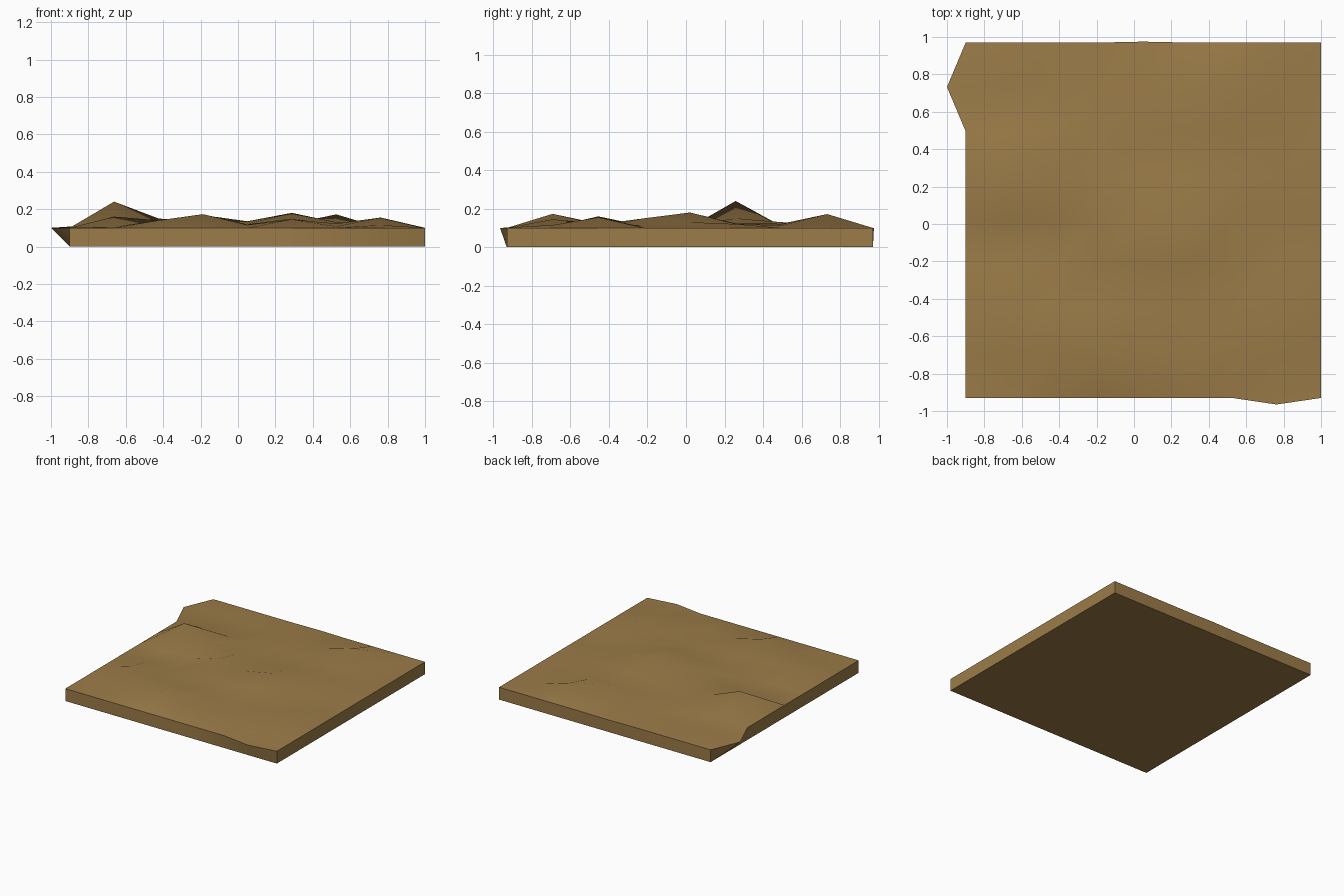
import bpy, bmesh, random

if "Cube" in bpy.data.objects:
    bpy.data.objects.remove(bpy.data.objects["Cube"])

random.seed(4)
N = 8
STEP = 1.9 / N
X0, Y0 = -0.90, -0.93
TOP = 0.10

# raised points of the terrain, by grid column and row
bumps = {
    (1, 5): 0.24, (3, 1): 0.173, (3, 4): 0.168, (5, 4): 0.18, (5, 3): 0.15,
    (6, 7): 0.172, (7, 2): 0.155, (5, 1): 0.145, (1, 2): 0.16, (2, 1): 0.14,
    (2, 5): 0.15, (4, 4): 0.135, (3, 6): 0.13, (6, 4): 0.13, (2, 2): 0.14,
}
# rim points pushed sideways
rim_shift = {(0, 7): (-0.10, 0.0), (7, 0): (0.0, -0.035), (4, 8): (0.0, 0.005)}

bm = bmesh.new()


def grid_point(i, j, z, shift=(0, 0)):
    return bm.verts.new((X0 + i * STEP + shift[0], Y0 + j * STEP + shift[1], z))


# bumpy top surface
top = {}
for i in range(N + 1):
    for j in range(N + 1):
        rim = i in (0, N) or j in (0, N)
        z = TOP if rim else bumps.get((i, j), TOP + random.uniform(0.0, 0.025))
        top[i, j] = grid_point(i, j, z, rim_shift.get((i, j), (0, 0)))
for i in range(N):
    for j in range(N):
        bm.faces.new((top[i, j], top[i + 1, j], top[i + 1, j + 1], top[i, j + 1]))

# straight base outline, side walls and flat underside
ring = ([(i, 0) for i in range(N)] + [(N, j) for j in range(N)]
        + [(i, N) for i in range(N, 0, -1)] + [(0, j) for j in range(N, 0, -1)])
base = {k: grid_point(*k, 0.0) for k in ring}
for a, b in zip(ring, ring[1:] + ring[:1]):
    bm.faces.new((base[a], base[b], top[b], top[a]))
bm.faces.new([base[k] for k in reversed(ring)])
bmesh.ops.recalc_face_normals(bm, faces=bm.faces)

mesh = bpy.data.meshes.new("ground_slab")
bm.to_mesh(mesh)
bm.free()
slab = bpy.data.objects.new("ground_slab", mesh)
bpy.context.collection.objects.link(slab)

# earth colour
earth = bpy.data.materials.new("earth")
earth.diffuse_color = (0.33, 0.2, 0.065, 1)
earth.use_nodes = True
earth.node_tree.nodes["Principled BSDF"].inputs["Base Color"].default_value = earth.diffuse_color
mesh.materials.append(earth)

# soft hills, crisp rim
bpy.context.view_layer.objects.active = slab
slab.select_set(True)
bpy.ops.object.shade_smooth_by_angle(angle=0.9)
